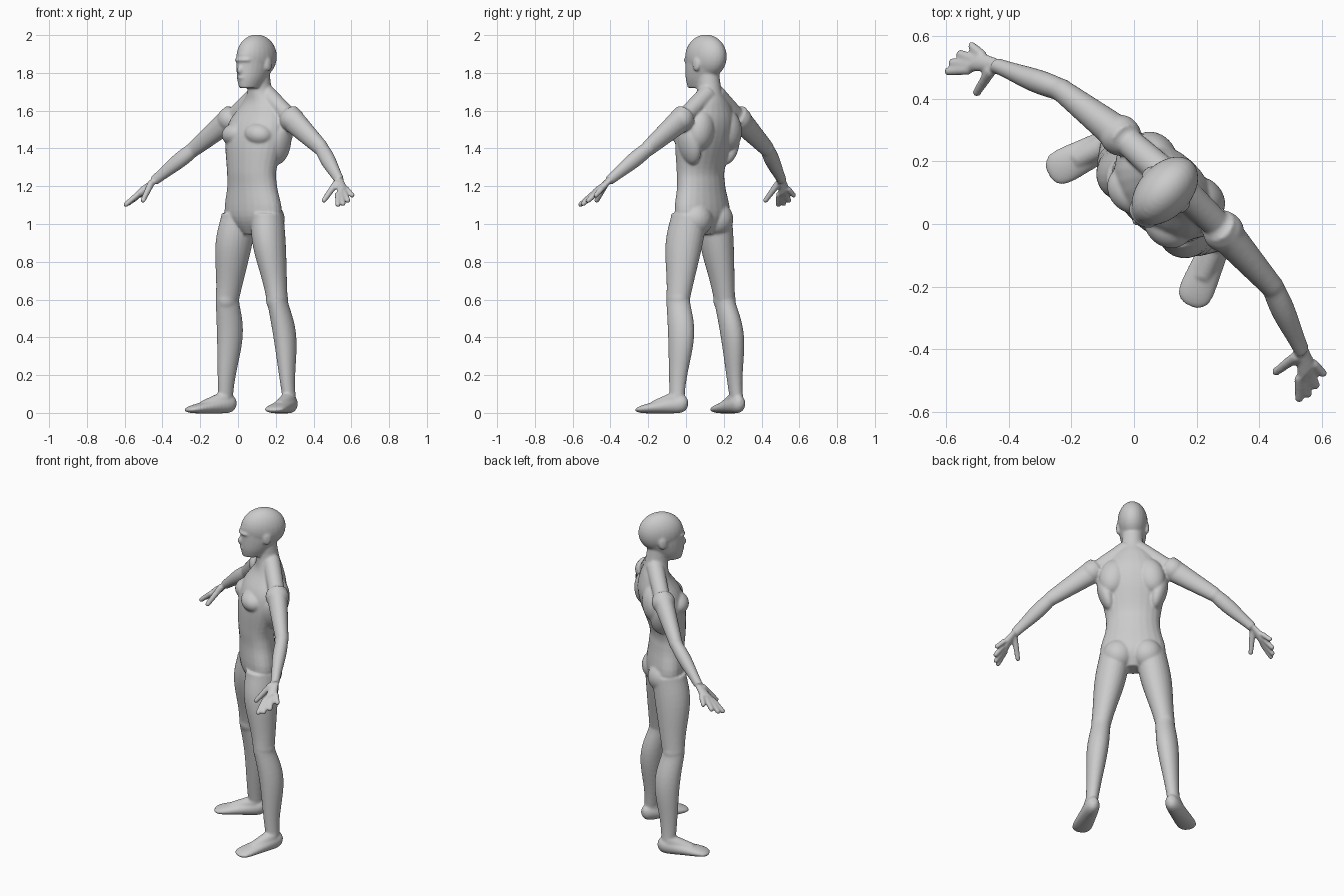
import bpy, bmesh, math
from mathutils import Vector, Matrix

cube = bpy.data.objects.get("Cube")
if cube:
    bpy.data.objects.remove(cube)

bm = bmesh.new()
X_AXIS, Y_AXIS, Z_AXIS = Vector((1, 0, 0)), Vector((0, 1, 0)), Vector((0, 0, 1))


def loft(sections, sides=24):
    """Closed tube through elliptical sections of centre and two half axes."""
    rings = []
    for center, u, v in sections:
        angles = [math.tau * i / sides for i in range(sides)]
        rings.append([bm.verts.new(center + u * math.cos(a) + v * math.sin(a)) for a in angles])
    for lower, upper in zip(rings, rings[1:]):
        for i in range(sides):
            j = (i + 1) % sides
            bm.faces.new((lower[i], lower[j], upper[j], upper[i]))
    bm.faces.new(rings[0][::-1])
    bm.faces.new(rings[-1])


def column(rows, steps=5):
    """Upright form; each row is y, z, half width, half depth, joined by a smooth curve."""
    points = [Vector(row) for row in rows]
    points = [points[0], *points, points[-1]]
    smooth = []
    for before, start, end, after in zip(points, points[1:], points[2:], points[3:]):
        leave, arrive = (end - before) / 2, (after - start) / 2
        for i in range(steps):
            t = i / steps
            ease = t * t * (3 - t - t)
            smooth.append(start.lerp(end, ease) + leave * t * (1 - t) ** 2
                          - arrive * t * t * (1 - t))
    smooth.append(points[-1])
    loft([(Vector((0, y, z)), X_AXIS * width, Y_AXIS * depth) for y, z, width, depth in smooth])


def bone(start, end, start_radius, end_radius, u, deep=1, bulge=0, bow=0, steps=16):
    """Tapered limb, swelling by bulge near its upper half and bowed backward by bow."""
    v = (end - start).cross(u).normalized()
    sections = []
    for i in range(steps + 1):
        t = i / steps
        swell = math.sin(math.pi * t ** 0.7) ** 2
        radius = start_radius + (end_radius - start_radius) * t + bulge * swell
        center = start.lerp(end, t) + Y_AXIS * bow * swell
        sections.append((center, u * radius, v * radius * deep))
    loft(sections)


def blob(center, radii, tilt=0):
    matrix = (Matrix.Translation(center) @ Matrix.Rotation(tilt, 4, 'Y')
              @ Matrix.Diagonal((*radii, 1)))
    bmesh.ops.create_uvsphere(bm, u_segments=24, v_segments=16, radius=1, matrix=matrix)


# Joints of the left side
neck_side = Vector((.03, .185, 1.69))
shoulder = Vector((.2, .18, 1.57))
elbow = Vector((.46, .155, 1.4))
wrist = Vector((.67, .07, 1.23))
knuckles = Vector((.725, .03, 1.17))
hip = Vector((.1, .12, 1.05))
knee = Vector((.18, .11, .6))
ankle = Vector((.23, .15, .08))

# Left arm
bone(neck_side, shoulder, .05, .045, Y_AXIS)
bone(shoulder, elbow, .06, .037, Y_AXIS, deep=1.15)
blob(shoulder.lerp(elbow, .1), (.066, .066, .066))
blob(elbow, (.038, .038, .042))
bone(elbow, wrist, .037, .026, Y_AXIS, deep=1.05, bulge=.007)

# Left palm and four fingers, fanned evenly
along = (knuckles - wrist).normalized()
spread = Vector((0, .9, .4))
bone(wrist, knuckles, .027, .046, spread, deep=.5)
for i in range(4):
    fan = (i - 1.5) / 1.5
    base = knuckles + spread * fan * .034 - along * .01
    length = .1 - .02 * fan ** 2
    tip = base + along * length + spread * (fan * .028 + .01)
    bone(base, tip, .016, .014, along.orthogonal().normalized())
    blob(tip, (.014, .014, .014))

# Left thumb
thumb_base = wrist - spread * .025
thumb_tip = Vector((.655, -.035, 1.125))
bone(thumb_base, thumb_tip, .019, .014, X_AXIS)
blob(thumb_tip, (.014, .014, .014))

# Left leg, turned outward
turn = math.radians(20)
side = Vector((math.cos(turn), math.sin(turn), 0))
ahead = Vector((math.sin(turn), -math.cos(turn), 0))
bone(hip, knee, .085, .055, side, deep=1.15, bulge=.012, bow=-.012)
blob(knee, (.055, .063, .07))
bone(knee, ankle, .053, .034, side, deep=1.2, bulge=.013, bow=.025)

# Left foot: wedge from a high heel to broad flat toes
sections = []
for i in range(25):
    t = .01 + .98 * i / 24
    rounding = math.sqrt(1 - (t + t - 1) ** 6)
    half_height = (.11 - .075 * t) / 2
    center = ankle + ahead * (.3 * t - .063)
    center.z = half_height - .003
    sections.append((center, side * (.04 + .023 * t) * rounding, Z_AXIS * half_height * rounding))
loft(sections)
bone(ankle, ankle + ahead * .13 - Z_AXIS * .05, .038, .035, side)

# Left chest, buttock, shoulder blade, flank and ear
blob((.08, .075, 1.475), (.085, .073, .062), .15)
blob((.08, .15, 1.025), (.088, .085, .09))
blob((.105, .205, 1.5), (.08, .068, .11), -.2)
blob((.15, .165, 1.42), (.045, .07, .11), .25)
blob((.083, .15, 1.845), (.01, .024, .036))

# Right side mirrors the left
copy = bmesh.ops.duplicate(bm, geom=bm.verts[:] + bm.edges[:] + bm.faces[:])["geom"]
copied_verts = [item for item in copy if isinstance(item, bmesh.types.BMVert)]
bmesh.ops.scale(bm, vec=(-1, 1, 1), verts=copied_verts)

# Torso and neck
column([(.12, .945, .05, .05), (.12, 1.04, .18, .1), (.11, 1.2, .156, .097),
        (.106, 1.29, .154, .1), (.132, 1.44, .182, .124), (.155, 1.54, .178, .118),
        (.177, 1.63, .125, .08), (.17, 1.7, .068, .066), (.155, 1.8, .06, .064)])

# Jaw, cranium, nose, brow and chin
column([(.095, 1.72, .045, .07), (.108, 1.77, .065, .092),
        (.13, 1.83, .077, .115), (.14, 1.9, .08, .125)])
blob((0, .145, 1.886), (.085, .128, .117))
blob((0, .02, 1.815), (.017, .022, .026))
blob((0, .045, 1.868), (.055, .04, .016))
blob((0, .035, 1.775), (.03, .025, .014))

bmesh.ops.recalc_face_normals(bm, faces=bm.faces[:])
mesh = bpy.data.meshes.new("body")
bm.to_mesh(mesh)
bm.free()
body = bpy.data.objects.new("body", mesh)
bpy.context.collection.objects.link(body)
body.rotation_euler.z = math.radians(-43)

# Fuse the parts into one smooth skin
fuse = body.modifiers.new("fuse", 'REMESH')
fuse.mode = 'VOXEL'
fuse.voxel_size = .006
fuse.use_smooth_shade = True
soften = body.modifiers.new("soften", 'SMOOTH')
soften.factor = .5
soften.iterations = 9

gray = bpy.data.materials.new("plain gray")
gray.use_nodes = True
color = (.6, .6, .6, 1)
gray.diffuse_color = color
gray.node_tree.nodes["Principled BSDF"].inputs["Base Color"].default_value = color
mesh.materials.append(gray)
